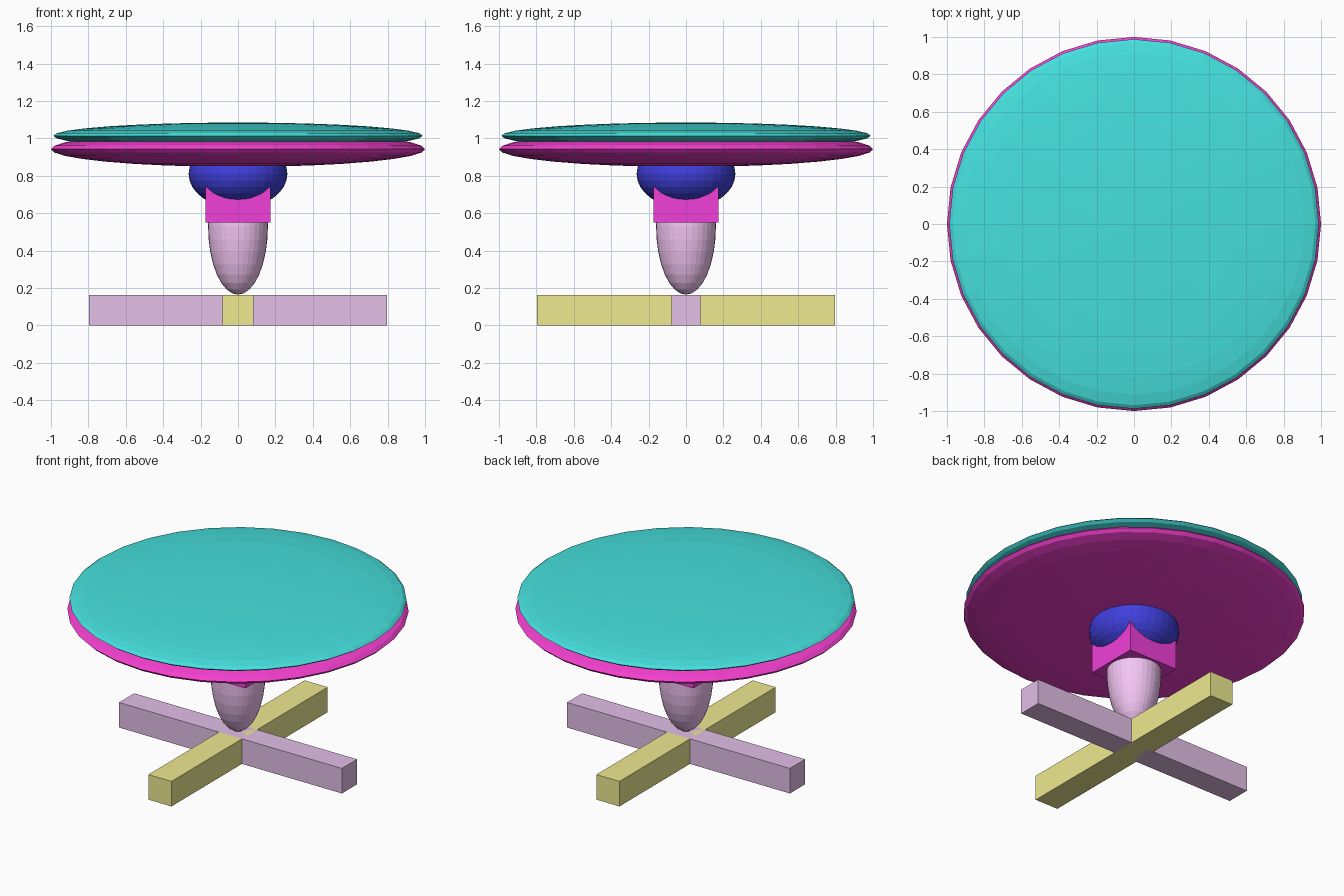
import bpy

if "Cube" in bpy.data.objects:
    bpy.data.objects.remove(bpy.data.objects["Cube"])


def paint(obj, name, color):
    obj.name = name
    mat = bpy.data.materials.new(name + "_colour")
    mat.diffuse_color = (*color, 1)
    mat.use_nodes = True
    mat.node_tree.nodes["Principled BSDF"].inputs["Base Color"].default_value = mat.diffuse_color
    obj.data.materials.append(mat)


def ellipsoid(name, z, radius, height, color):
    bpy.ops.mesh.primitive_uv_sphere_add(segments=32, ring_count=16, radius=1,
                                         location=(0, 0, z))
    obj = bpy.context.object
    obj.scale = (radius, radius, height)
    paint(obj, name, color)


def box(name, z, size, color):
    bpy.ops.mesh.primitive_cube_add(size=1, location=(0, 0, z))
    obj = bpy.context.object
    obj.scale = size
    paint(obj, name, color)


# crossed feet
box("foot_side_to_side", 0.081, (1.595, 0.155, 0.162), (0.77, 0.52, 0.80))
box("foot_front_to_back", 0.081, (0.165, 1.595, 0.162), (0.86, 0.82, 0.28))

# pedestal: tapered stem, square block, rounded collar
ellipsoid("stem", 0.53, 0.16, 0.365, (0.90, 0.56, 0.90))
box("block", 0.725, (0.35, 0.35, 0.35), (0.88, 0.05, 0.70))
ellipsoid("collar", 0.81, 0.264, 0.183, (0.05, 0.05, 0.72))

# two-layer round top
ellipsoid("table_top_underside", 0.943, 1.0, 0.095, (0.92, 0.05, 0.63))
ellipsoid("table_top", 1.014, 0.988, 0.071, (0.06, 0.75, 0.73))
